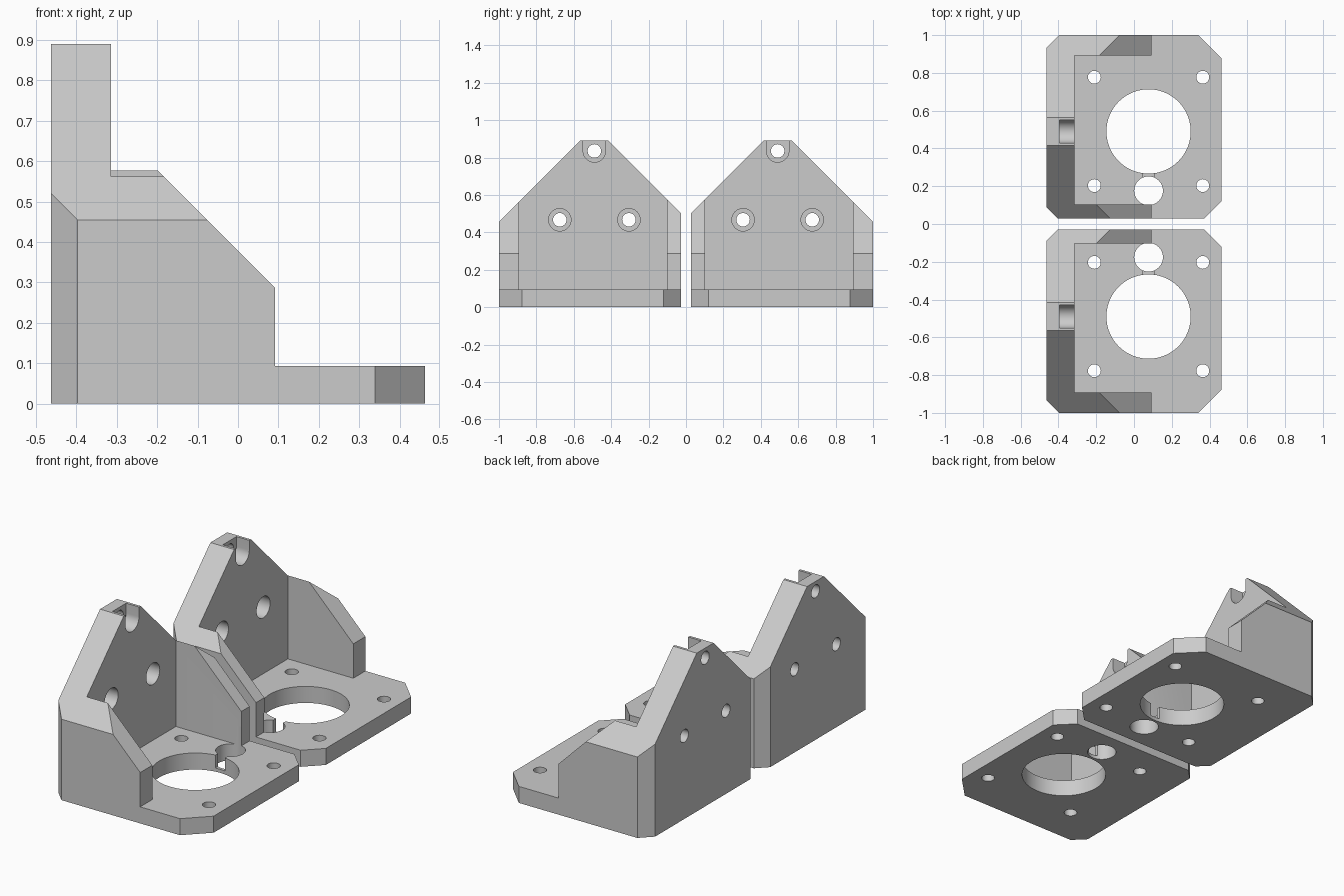
import bpy
import bmesh
import math
from mathutils import Matrix, Vector

cube = bpy.data.objects.get("Cube")
if cube:
    bpy.data.objects.remove(cube, do_unlink=True)

# One flat grey plastic
grey = bpy.data.materials.new("grey_plastic")
grey.use_nodes = True
colour = (0.6, 0.6, 0.6, 1)
grey.diffuse_color = colour
grey.node_tree.nodes["Principled BSDF"].inputs["Base Color"].default_value = colour

# Main sizes
X0, X1 = -0.4625, 0.4625        # back face and front edge
Y0, Y1 = 0.028, 1.0             # inner and outer side
MID = 0.49                      # centre line of one bracket
WALL_X = -0.315                 # inner face of the upright plate
BASE = 0.093                    # base plate thickness
TOP = 0.89
BORE_X = 0.077                  # centre of the large bore
SEAT_X = -0.395                 # floor of the screw head recesses


def prism(name, outline, axis, lo, hi):
    """Extrude a 2D outline along an axis between lo and hi."""
    place = {
        "x": lambda p, t: Vector((t, p[0], p[1])),
        "y": lambda p, t: Vector((p[0], t, p[1])),
        "z": lambda p, t: Vector((p[0], p[1], t)),
    }[axis]
    bm = bmesh.new()
    face = bm.faces.new([bm.verts.new(place(p, lo)) for p in outline])
    ext = bmesh.ops.extrude_face_region(bm, geom=[face])
    moved = [v for v in ext["geom"] if isinstance(v, bmesh.types.BMVert)]
    bmesh.ops.translate(bm, verts=moved, vec=place((0, 0), hi - lo))
    bmesh.ops.recalc_face_normals(bm, faces=bm.faces)
    mesh = bpy.data.meshes.new(name)
    bm.to_mesh(mesh)
    bm.free()
    mesh.materials.append(grey)
    obj = bpy.data.objects.new(name, mesh)
    bpy.context.collection.objects.link(obj)
    return obj


def circle(u, v, r, n=48):
    return [(u + r * math.cos(math.tau * i / n), v + r * math.sin(math.tau * i / n))
            for i in range(n)]


def rect(u0, u1, v0, v1):
    return [(u0, v0), (u1, v0), (u1, v1), (u0, v1)]


def combine(target, tool, operation):
    """Apply a boolean with the tool, then discard the tool."""
    mod = target.modifiers.new("cut", "BOOLEAN")
    mod.operation = operation
    mod.solver = "EXACT"
    mod.object = tool
    bpy.context.view_layer.objects.active = target
    bpy.ops.object.modifier_apply(modifier=mod.name)
    bpy.data.objects.remove(tool, do_unlink=True)


# Side profile: base plate, sloping cheeks and tall upright plate
bracket = prism("motor_bracket_back", [
    (X0, 0), (X1, 0), (X1, BASE), (0.092, BASE), (0.092, 0.286),
    (WALL_X, 0.693), (WALL_X, TOP), (X0, TOP)], "y", Y0, Y1)

# Gabled outline with a narrow flat peak
gable = prism("gable", [
    (Y0, -0.1), (Y1, -0.1), (Y1, 0.455), (0.565, TOP),
    (0.415, TOP), (Y0, 0.503)], "x", -1, 1)
combine(bracket, gable, "INTERSECT")

# Plan outline with chamfered corners
plan = prism("plan", [
    (X0 + 0.06, Y0), (X1 - 0.092, Y0), (X1, Y0 + 0.092), (X1, Y1 - 0.123),
    (X1 - 0.123, Y1), (X0 + 0.065, Y1), (X0, Y1 - 0.065), (X0, Y0 + 0.06)],
    "z", -0.2, 1.2)
combine(bracket, plan, "INTERSECT")

# Pocket between the cheeks
pocket = prism("pocket", rect(WALL_X, 1, 0.102, 0.893), "z", BASE, 1.2)
combine(bracket, pocket, "DIFFERENCE")

# Large bore, small side bore and the shallow slot joining them
bore = prism("bore", circle(BORE_X, MID, 0.223, 96), "z", -0.1, 0.2)
combine(bracket, bore, "DIFFERENCE")
side_bore = prism("side_bore", circle(BORE_X, 0.176, 0.076), "z", -0.1, 0.2)
combine(bracket, side_bore, "DIFFERENCE")
slot = prism("slot", rect(BORE_X - 0.03, BORE_X + 0.03, 0.22, 0.3), "z", 0.02, 0.2)
combine(bracket, slot, "DIFFERENCE")

# Four screw holes in the base
for sx in (-1, 1):
    for sy in (-1, 1):
        hole = prism("hole", circle(BORE_X + sx * 0.287, MID + sy * 0.287, 0.034),
                     "z", -0.1, 0.2)
        combine(bracket, hole, "DIFFERENCE")

# Counterbored screw holes in the upright plate
for y, z in ((MID - 0.185, 0.467), (MID + 0.185, 0.467), (MID, 0.835)):
    hole = prism("hole", circle(y, z, 0.036), "x", -0.6, -0.2)
    combine(bracket, hole, "DIFFERENCE")
    if z < 0.6:
        head = circle(y, z, 0.06)
    else:
        # Top recess is open upward
        arc = [(y + 0.06 * math.cos(math.pi * (1 + i / 24)),
                z + 0.06 * math.sin(math.pi * (1 + i / 24))) for i in range(25)]
        head = arc + [(y + 0.06, 1), (y - 0.06, 1)]
    recess = prism("recess", head, "x", SEAT_X, -0.2)
    combine(bracket, recess, "DIFFERENCE")

# Mirrored twin at the front
twin = bracket.copy()
twin.data = bracket.data.copy()
twin.name = twin.data.name = "motor_bracket_front"
twin.data.transform(Matrix.Scale(-1, 4, (0, 1, 0)))
twin.data.flip_normals()
bpy.context.collection.objects.link(twin)

# Smooth bores, crisp edges
bpy.ops.object.select_all(action="DESELECT")
for obj in (bracket, twin):
    obj.select_set(True)
bpy.context.view_layer.objects.active = bracket
bpy.ops.object.shade_smooth_by_angle(angle=math.radians(30))
